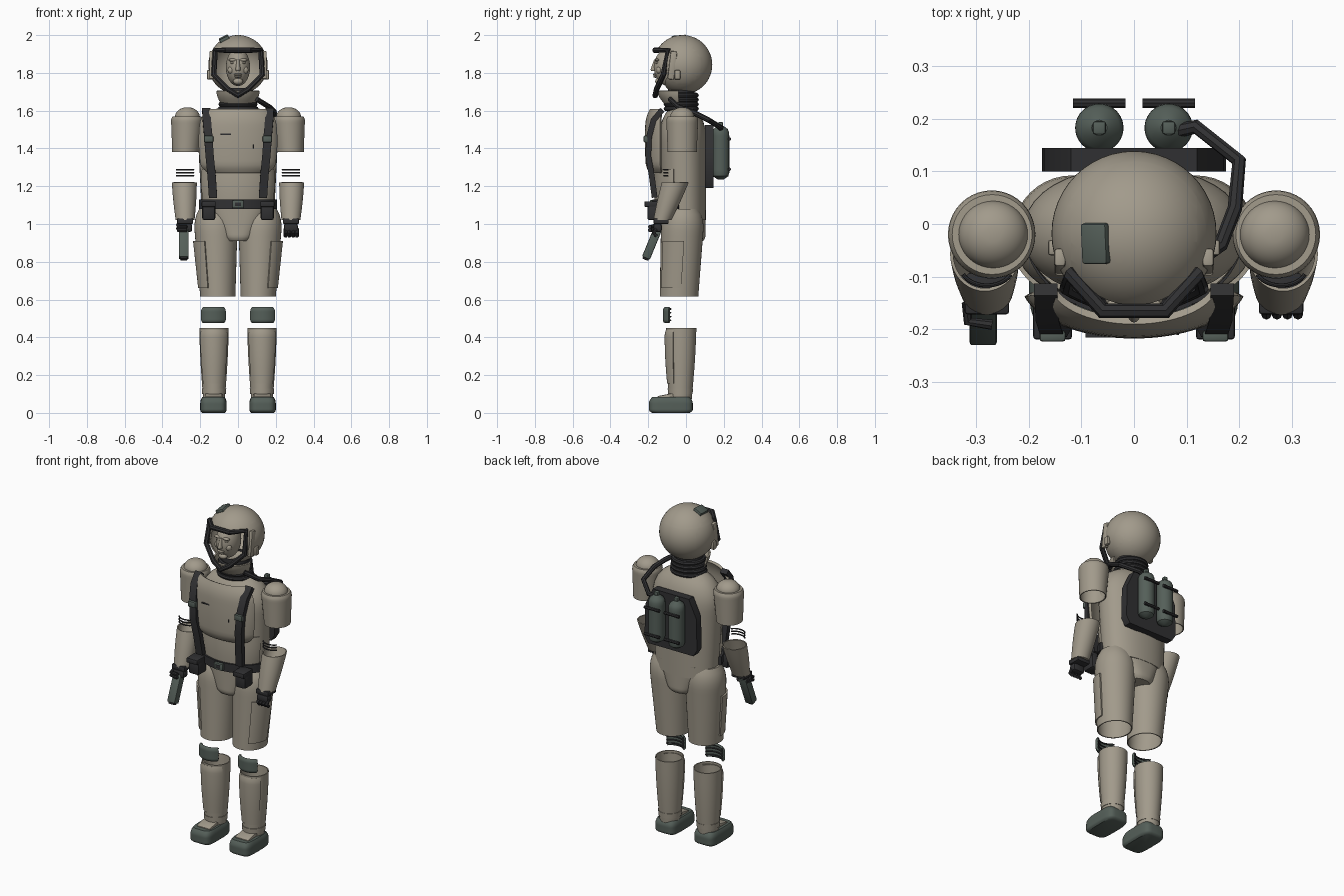
import bpy, bmesh, math
from mathutils import Matrix, Vector

cube = bpy.data.objects.get("Cube")
if cube:
    bpy.data.objects.remove(cube)


def material(name, rgb):
    m = bpy.data.materials.new(name)
    m.use_nodes = True
    m.diffuse_color = (*rgb, 1)
    shader = m.node_tree.nodes["Principled BSDF"]
    shader.inputs["Base Color"].default_value = (*rgb, 1)
    shader.inputs["Roughness"].default_value = .7
    return m


TAN = material("suit tan", (.36, .325, .26))
DARK = material("rubber black", (.03, .03, .032))
GREY = material("green grey", (.09, .115, .1))
STEPS, SIDES = 16, 40
FRONT = (-165, -15)
parts = []


def register(name, data, mat, mirror=False, thick=0):
    ob = bpy.data.objects.new(name, data)
    bpy.context.scene.collection.objects.link(ob)
    data.materials.append(mat)
    if thick:
        ob.modifiers.new("thickness", "SOLIDIFY").thickness = thick
    if mirror:
        ob.modifiers.new("mirror", "MIRROR").use_mirror_merge = False
    parts.append(ob)
    return ob


def from_bmesh(name, bm, mat, mirror=False, thick=0):
    mesh = bpy.data.meshes.new(name)
    bm.to_mesh(mesh)
    bm.free()
    return register(name, mesh, mat, mirror, thick)


def rounded(distance, reach, soft):
    """Radius factor that draws in near a rounded end."""
    if distance >= reach:
        return 1
    return math.sqrt(1 - soft * (1 - distance / reach) ** 2)


def shell(name, mat, low, high, bulge=0, bottom=0, top=0, soft=.95, arc=None,
          thick=0, caps="", power=2, mirror=False):
    """Upright tube between two ellipses (x, y, z, rx, ry); arc in degrees makes a panel."""
    bm = bmesh.new()
    start, end = arc or (0, 360)
    count = SIDES + 1 if arc else SIDES
    rows = []
    for step in range(STEPS + 1):
        t = step / STEPS
        x, y, z, rx, ry = [a + (b - a) * t for a, b in zip(low, high)]
        k = 1 + bulge * math.sin(math.pi * t)
        k *= rounded(t, bottom, soft) * rounded(1 - t, top, soft)
        row = []
        for i in range(count):
            angle = math.radians(start + (end - start) * i / SIDES)
            c, s = math.cos(angle), math.sin(angle)
            px = math.copysign(abs(c) ** (2 / power), c)
            py = math.copysign(abs(s) ** (2 / power), s)
            row.append(bm.verts.new((x + k * rx * px, y + k * ry * py, z)))
        rows.append(row)
    for lower, upper in zip(rows, rows[1:]):
        for i in range(SIDES):
            j = (i + 1) % count
            bm.faces.new((lower[i], lower[j], upper[j], upper[i]))
    if "bottom" in caps:
        bm.faces.new(rows[0][::-1])
    if "top" in caps:
        bm.faces.new(rows[-1])
    return from_bmesh(name, bm, mat, mirror, thick)


def box(name, mat, at, size, mirror=False, bevel=.006, tilt=0, roll=0):
    bm = bmesh.new()
    bmesh.ops.create_cube(bm, size=1, matrix=Matrix.Diagonal((*size, 1)))
    bmesh.ops.bevel(bm, geom=bm.edges[:], offset=bevel, segments=2, affect="EDGES", profile=.5)
    turn = Matrix.Rotation(roll, 4, "Y") @ Matrix.Rotation(tilt, 4, "X")
    bm.transform(Matrix.Translation(at) @ turn)
    return from_bmesh(name, bm, mat, mirror)


def ball(name, at, size, mirror=False):
    bm = bmesh.new()
    bmesh.ops.create_uvsphere(bm, u_segments=32, v_segments=20, radius=1,
                              matrix=Matrix.Translation(at) @ Matrix.Diagonal((*size, 1)))
    return from_bmesh(name, bm, TAN, mirror)


def tube(name, paths, radius, mirror=False, closed=False):
    curve = bpy.data.curves.new(name, "CURVE")
    curve.dimensions = "3D"
    curve.bevel_depth, curve.bevel_resolution, curve.use_fill_caps = radius, 2, True
    for path in paths:
        spline = curve.splines.new("POLY")
        spline.points.add(len(path) - 1)
        for point, co in zip(spline.points, path):
            point.co = (*co, 1)
        spline.use_cyclic_u = closed
    return register(name, curve, DARK, mirror)


def arc_path(x, y, z, rx, ry, start, end):
    angles = [math.radians(start + (end - start) * i / SIDES) for i in range(SIDES + 1)]
    return [(x + rx * math.cos(a), y + ry * math.sin(a), z) for a in angles]


# Helmet shell with a cut face opening
bm = bmesh.new()
bmesh.ops.create_uvsphere(bm, u_segments=48, v_segments=32, radius=.157,
                          matrix=Matrix.Translation((0, -.018, 1.843)))
side, brow, chin, slope = .12, 1.92, 1.68, .83
cuts = [((side, 0, 0), (1, 0, 0)), ((-side, 0, 0), (1, 0, 0)), ((0, 0, brow), (0, 0, 1)),
        ((0, 0, chin), (slope, 0, -1)), ((0, 0, chin), (slope, 0, 1))]
for point, normal in cuts:
    bmesh.ops.bisect_plane(bm, geom=bm.verts[:] + bm.edges[:] + bm.faces[:],
                           plane_co=point, plane_no=Vector(normal).normalized())
opening = []
for face in bm.faces:
    c = face.calc_center_median()
    if c.y < -.02 and abs(c.x) < side and chin + abs(c.x) * slope < c.z < brow:
        opening.append(face)
bmesh.ops.delete(bm, geom=opening, context="FACES")
from_bmesh("helmet", bm, TAN, thick=.006)

# Visor frame, lamp, ear plates, chin guard
half = [(.06, -.165, brow), (side, -.095, brow), (.128, -.12, 1.79), (.055, -.155, 1.715)]
other_half = [(-x, y, z) for x, y, z in reversed(half)]
tube("visor_frame", [half + [(0, -.163, chin)] + other_half], .015, closed=True)
box("helmet_lamp", GREY, (-.073, -.037, 1.98), (.054, .078, .022), tilt=.1, roll=-.45)
box("ear_plate", TAN, (.141, -.072, 1.84), (.022, .035, .15), mirror=True, tilt=-.12)
box("ear_knob", TAN, (.154, -.045, 1.79), (.02, .03, .05), mirror=True)
shell("chin_guard", TAN, (0, -.03, 1.635, .09, .085), (0, -.03, 1.705, .115, .125),
      bulge=.05, thick=.01, arc=(-175, -5))

# Head
ball("head", (0, -.09, 1.83), (.064, .08, .1))
shell("nose", TAN, (0, -.165, 1.81, .015, .026), (0, -.16, 1.87, .007, .009),
      bottom=.2, soft=.5, caps="bottom top")
ball("brow", (.027, -.153, 1.868), (.024, .012, .008), mirror=True)
ball("eye", (.027, -.15, 1.853), (.013, .012, .007), mirror=True)
ball("cheek", (.035, -.142, 1.815), (.02, .016, .02), mirror=True)
ball("upper_lip", (0, -.164, 1.791), (.022, .012, .006))
ball("lower_lip", (0, -.161, 1.78), (.018, .012, .006))
ball("chin", (0, -.143, 1.755), (.026, .02, .018))

# Ribbed neck
shell("neck", DARK, (0, -.025, 1.58, .085, .075), (0, -.025, 1.72, .08, .07))
tube("neck_rings", [arc_path(0, -.025, 1.61 + .024 * i, .095 - .004 * i, .08, 0, 350)
                    for i in range(4)], .013, closed=True)

# Torso with chest and belly panels
shell("torso", TAN, (0, -.01, 1.02, .19, .115), (0, -.02, 1.62, .22, .13),
      top=.3, soft=.8, caps="bottom top", power=2.2)
shell("chest_plate", TAN, (0, -.11, 1.27, .2, .1), (0, -.11, 1.61, .2, .1),
      bulge=.08, bottom=.15, top=.25, soft=.35, thick=.015, arc=FRONT)
shell("belly_plate", TAN, (0, -.03, 1.1, .19, .135), (0, -.03, 1.29, .2, .135),
      bulge=.03, thick=.012, arc=FRONT)
box("chest_mark", DARK, (-.065, -.212, 1.475), (.055, .009, .007), bevel=.001)
box("chest_tab", DARK, (.083, -.207, 1.41), (.005, .009, .02), bevel=.001)

# Shoulder straps
path = [(.168, -.125, 1.605), (.165, -.172, 1.55), (.157, -.196, 1.46),
        (.15, -.2, 1.36), (.14, -.182, 1.26), (.132, -.166, 1.14)]
bm = bmesh.new()
rows = [[bm.verts.new((x + d, y, z)) for d in (-.022, .022)] for x, y, z in path]
for a, b in zip(rows, rows[1:]):
    bm.faces.new((a[1], a[0], b[0], b[1]))
strap = from_bmesh("strap", bm, DARK, mirror=True, thick=.03)
strap.modifiers["thickness"].offset = 0
box("strap_buckle", GREY, (.155, -.213, 1.45), (.05, .022, .035), mirror=True)

# Belt
shell("belt", DARK, (0, -.02, 1.08, .208, .158), (0, -.02, 1.13, .208, .158),
      thick=.022, arc=(-172, -8))
box("belt_buckle", GREY, (0, -.182, 1.105), (.06, .02, .042))
box("buckle_inset", DARK, (0, -.191, 1.105), (.032, .008, .02), bevel=.002)
box("belt_pouch", DARK, (.155, -.165, 1.063), (.07, .08, .085), mirror=True, bevel=.012)
box("pouch_flap", DARK, (.155, -.175, 1.105), (.074, .09, .03), mirror=True)

# Pelvis and thighs
shell("pelvis", TAN, (0, -.015, .91, .08, .118), (0, -.015, 1.09, .18, .118),
      bottom=.15, soft=.2, caps="bottom top", power=2.6)
shell("thigh", TAN, (.107, -.037, .615, .093, .102), (.12, -.015, 1.08, .12, .116),
      top=.25, soft=.5, thick=.006, caps="top", mirror=True)
shell("thigh_plate", TAN, (.109, -.035, .66, .102, .111), (.118, -.02, .91, .12, .12),
      thick=.01, arc=(-60, 5), mirror=True)

# Knees
tube("knee_ribs", [arc_path(.13, -.06, .49 + .02 * i, .062, .047, -155, -25)
                   for i in range(4)], .004, mirror=True)
shell("knee_pad", GREY, (.13, -.06, .475, .077, .063), (.13, -.06, .56, .077, .063),
      bottom=.2, top=.25, soft=.3, thick=.012, arc=(-148, -32), mirror=True)

# Shins and boots
shell("shin", TAN, (.127, -.03, .07, .057, .06), (.127, -.025, .45, .078, .08),
      bulge=.05, thick=.006, caps="bottom", mirror=True)
shell("shin_plate", TAN, (.128, -.03, .155, .066, .07), (.128, -.025, .44, .084, .088),
      bulge=.05, top=.1, soft=.15, thick=.01, arc=(-150, -30), mirror=True)
shell("ankle_cuff", TAN, (.127, -.03, .1, .063, .065), (.127, -.03, .13, .065, .067),
      thick=.006, mirror=True)
box("boot_tongue", TAN, (.128, -.105, .085), (.09, .09, .025), mirror=True, tilt=.2)
shell("boot", GREY, (.13, -.08, 0, .07, .116), (.13, -.08, .083, .07, .116),
      bottom=.2, top=.4, soft=.27, caps="bottom top", power=4.5, mirror=True)

# Arms
shell("upper_sleeve", TAN, (.277, -.02, 1.38, .071, .077), (.27, -.02, 1.57, .085, .085),
      top=.12, soft=.2, thick=.006, caps="top", mirror=True)
shell("shoulder_cap", TAN, (.268, -.02, 1.565, .066, .064), (.268, -.02, 1.617, .066, .064),
      top=1, caps="top", mirror=True)
tube("elbow_ribs", [arc_path(.28, -.08, 1.255 + .016 * i, .05, .037, -155, -25)
                    for i in range(3)], .004, mirror=True)
shell("forearm", TAN, (.28, -.125, 1.02, .05, .048), (.284, -.057, 1.22, .066, .071),
      bulge=.04, thick=.006, caps="bottom", mirror=True)

# Gloves: a loose left hand and a right hand holding the sidearm
box("glove_cuff", DARK, (.28, -.132, 1.015), (.085, .08, .03), mirror=True)
box("palm", DARK, (.28, -.15, .98), (.075, .045, .045), mirror=True, bevel=.012)
knuckles = [.252 + .02 * i for i in range(4)]
tube("left_fingers", [[(x, -.155, .975), (x, -.172, .952), (x, -.155, .935)]
                      for x in knuckles], .01)
tube("right_fingers", [[(-.318, -.15, z), (-.316, -.185, z - .01), (-.27, -.192, z - .01)]
                       for z in (.995, .977)], .01)
box("sidearm", GREY, (-.287, -.177, .905), (.052, .045, .185), tilt=-.39)
box("sidearm_muzzle", DARK, (-.287, -.212, .82), (.038, .034, .02), tilt=-.39)

# Backpack plate, tanks and clamps
right_edge = [(.15, 1.19), (.175, 1.23), (.17, 1.42), (.12, 1.525)]
outline = right_edge + [(-x, z) for x, z in reversed(right_edge)]
bm = bmesh.new()
bm.faces.new([bm.verts.new((x, .145, z)) for x, z in reversed(outline)])
from_bmesh("backpack_plate", bm, DARK, thick=.045)
shell("air_tank", GREY, (.066, .183, 1.235, .046, .046), (.066, .183, 1.52, .046, .046),
      bottom=.12, top=.15, soft=.9, caps="bottom top", mirror=True)
box("tank_valve", GREY, (.066, .183, 1.525), (.026, .026, .03), mirror=True)
tube("tank_clamps", [[(.016, .23, z), (.116, .23, z)] for z in (1.29, 1.45)], .009, mirror=True)

# Air hose from backpack to neck
tube("air_hose", [[(.07, .175, 1.5), (.118, .185, 1.51), (.2, .12, 1.55), (.192, .03, 1.595),
                   (.165, -.04, 1.62), (.1, -.085, 1.66)]], .014)

# Apply thickness and mirroring, then smooth with sharp edges kept
bpy.ops.object.select_all(action="DESELECT")
for ob in parts:
    ob.select_set(True)
bpy.context.view_layer.objects.active = parts[0]
bpy.ops.object.convert(target="MESH")
bpy.ops.object.shade_smooth_by_angle(angle=math.radians(35))
